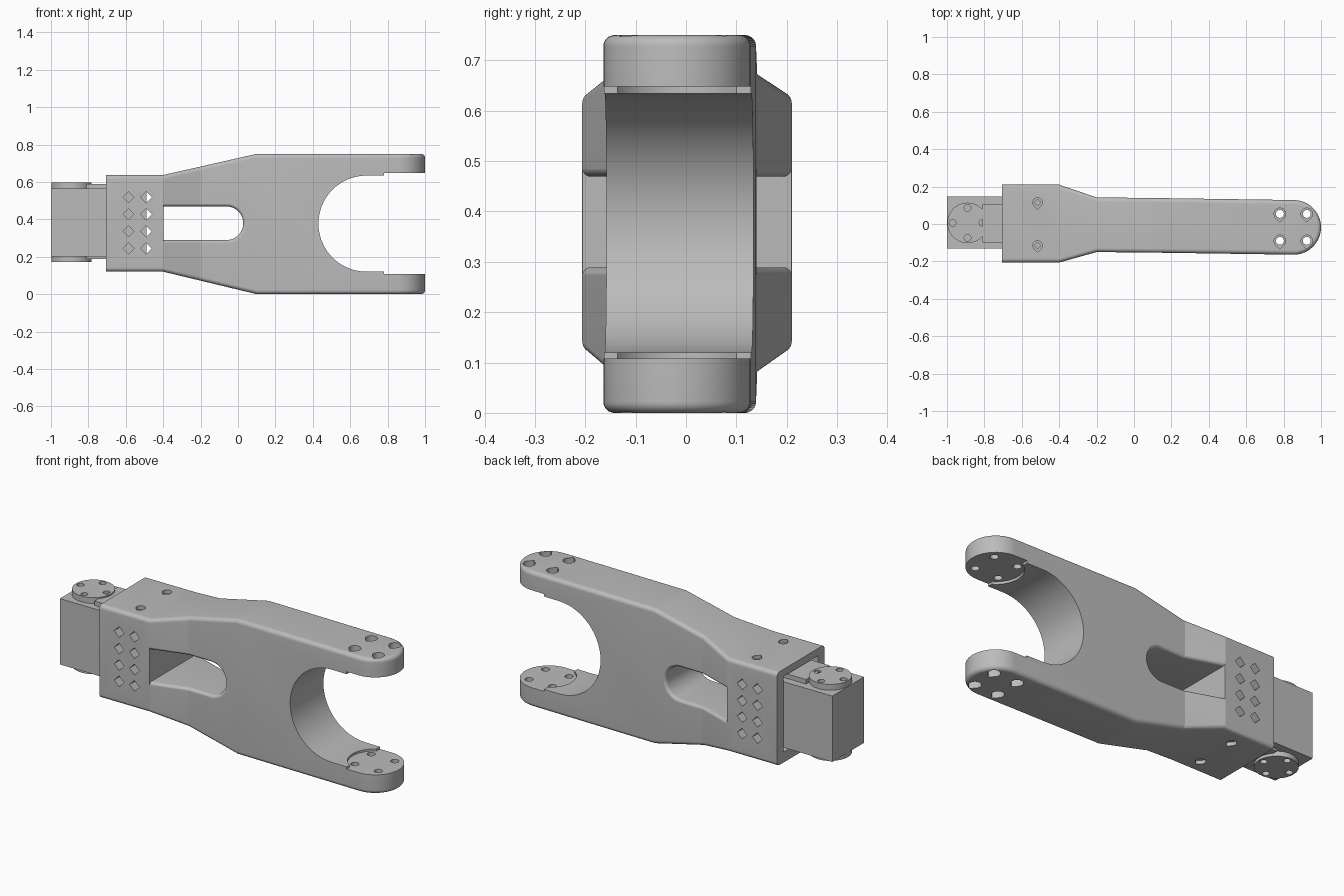
import bpy, bmesh
from math import sin, cos, pi, radians

if "Cube" in bpy.data.objects:
    bpy.data.objects.remove(bpy.data.objects["Cube"], do_unlink=True)

grey = bpy.data.materials.new("light_grey")
grey.use_nodes = True
grey.diffuse_color = (0.5, 0.5, 0.5, 1)
grey.node_tree.nodes["Principled BSDF"].inputs["Base Color"].default_value = (0.5, 0.5, 0.5, 1)


def finish(name, bm):
    bmesh.ops.recalc_face_normals(bm, faces=bm.faces[:])
    mesh = bpy.data.meshes.new(name)
    bm.to_mesh(mesh)
    bm.free()
    mesh.materials.append(grey)
    ob = bpy.data.objects.new(name, mesh)
    bpy.context.collection.objects.link(ob)
    return ob


def prism(name, pts, axis, lo, hi):
    """Extrude a flat outline along z or y."""
    bm = bmesh.new()
    place = (lambda p, w: (p[0], p[1], w)) if axis == "z" else (lambda p, w: (p[0], w, p[1]))
    a, b = ([bm.verts.new(place(p, w)) for p in pts] for w in (lo, hi))
    bm.faces.new(a)
    bm.faces.new(b)
    for i in range(len(pts)):
        j = (i + 1) % len(pts)
        bm.faces.new((a[i], a[j], b[j], b[i]))
    return finish(name, bm)


def stack(name, rings):
    """Bridge mirrored rings (side, tip, other side) and cap both ends with strips."""
    bm = bmesh.new()
    rows = [[bm.verts.new(p) for p in ring] for ring in rings]
    n = len(rows[0])
    for a, b in zip(rows, rows[1:]):
        for i in range(n):
            j = (i + 1) % n
            bm.faces.new((a[i], a[j], b[j], b[i]))
    for r in (rows[0], rows[-1]):
        half = n // 2
        for i in range(half - 1):
            bm.faces.new((r[i], r[i + 1], r[n - 2 - i], r[n - 1 - i]))
        bm.faces.new((r[half - 1], r[half], r[half + 1]))
    return finish(name, bm)


def arc(cx, cy, r, start, end, n):
    return [(cx + r * cos(radians(start + (end - start) * i / n)),
             cy + r * sin(radians(start + (end - start) * i / n))) for i in range(n + 1)]


def circle(cx, cy, r, n=32):
    return arc(cx, cy, r, 0, 360, n)[:-1]


def teardrop(cx, cy, r):
    return arc(cx, cy, r, -45, 225, 24) + [(cx, cy - 1.41 * r)]


def rect(x0, x1, y0, y1):
    return [(x0, y0), (x1, y0), (x1, y1), (x0, y1)]


def cut(ob, cutter):
    cutter.hide_render = True
    mod = ob.modifiers.new("cut", "BOOLEAN")
    mod.operation, mod.solver, mod.object = "DIFFERENCE", "EXACT", cutter
    bpy.context.view_layer.objects.active = ob
    bpy.ops.object.modifier_apply(modifier=mod.name)
    bpy.data.objects.remove(cutter, do_unlink=True)


# Stations along the arm: x, centre y, half width, low z, high z
STATIONS = [(-0.705, 0.002, 0.208, 0.12, 0.637), (-0.4, 0.002, 0.208, 0.12, 0.637),
            (-0.2, -0.004, 0.146, 0.072, 0.682), (0.1, -0.007, 0.146, 0, 0.75),
            (0.854, -0.018, 0.146, 0, 0.75)]
TIP_X, TIP_Y, TIP_R = STATIONS[-1][:3]
MID_Z = 0.377
ROUND = 0.022
STEPS = 8


def surface(x):
    for a, b in zip(STATIONS, STATIONS[1:]):
        if x <= b[0]:
            t = (x - a[0]) / (b[0] - a[0])
            return [p + (q - p) * t for p, q in zip(a, b)][1:3]


# Arm body: plan outline stacked in z with rounded long edges
def body_ring(inset, drop, top):
    rows = [(x, cy, h - inset, lo, hi) for x, cy, h, lo, hi in STATIONS]
    r = TIP_R - inset
    for k in range(1, 12):
        t = k * pi / 24
        rows.append((TIP_X + r * sin(t), TIP_Y, r * cos(t), 0, 0.75))
    z = lambda lo, hi: hi - drop if top else lo + drop
    side = lambda s: [(x, cy + s * h, z(lo, hi)) for x, cy, h, lo, hi in rows]
    return side(1) + [(TIP_X + r, TIP_Y, z(0, 0.75))] + side(-1)[::-1]


corner = [(ROUND * (1 - sin(k * pi / 2 / STEPS)), ROUND * (1 - cos(k * pi / 2 / STEPS)))
          for k in range(STEPS + 1)]
body = stack("arm_body", [body_ring(d, h, False) for d, h in corner]
             + [body_ring(d, h, True) for d, h in reversed(corner)])


# Window through the middle with softened rims
def window_ring(grow, depth, s, flat=None):
    half, cx = 0.09 + grow, -0.062
    rows = [(-0.398, half), (-0.2, half), (cx, half)]
    rows += [(cx + half * sin(k * pi / 24), half * cos(k * pi / 24)) for k in range(1, 12)]

    def y(x):
        cy, h = surface(x)
        return flat if flat is not None else cy + s * (h - depth)
    side = lambda m: [(x, y(x), 0.379 + m * h) for x, h in rows]
    return side(1) + [(cx + half, y(cx + half), 0.379)] + side(-1)[::-1]


rim = [(0.018 * (1 - cos(k * pi / 2 / STEPS)), 0.018 * (1 - sin(k * pi / 2 / STEPS)) - 0.0005)
       for k in range(STEPS + 1)]
outer = rim[-1][0]
cut(body, stack("window_cutter",
                [window_ring(outer, 0, -1, -0.3)]
                + [window_ring(g, d, -1) for g, d in reversed(rim)]
                + [window_ring(g, d, 1) for g, d in rim]
                + [window_ring(outer, 0, 1, 0.3)]))

# Fork opening and the shallow round seats on its inner faces
cut(body, prism("fork_cutter", arc(0.687, MID_Z, 0.257, 270, 90, 28)
                + [(1.2, MID_Z + 0.257), (1.2, MID_Z - 0.257)], "y", -0.4, 0.4))
seat = arc(TIP_X, TIP_Y, 0.139, 122, 238, 20)
cut(body, prism("seat_cutter", [(1.1, -0.3), (1.1, 0.3), (seat[0][0], 0.3)] + seat
                + [(seat[-1][0], -0.3)], "z", 0.108, 0.648))

# Socket for the actuator
cut(body, prism("socket_cutter", rect(-0.8, -0.45, -0.15, 0.155), "z", 0.178, 0.597))

# Counterbored screw holes at the fork tips and over the socket
holes = [(TIP_X + sx * 0.072 - 0.002, TIP_Y + sy * 0.072, 0.031, 0.021, 0.06, 0)
         for sx in (-1, 1) for sy in (-1, 1)]
holes += [(-0.516, sy * 0.115, 0.025, 0.013, 0.02, 0.12) for sy in (-1, 1)]
for x, y, big, small, deep, base in holes:
    top = 0.75 if base == 0 else 0.637
    cut(body, prism("bore", teardrop(x, y, big), "z", -0.1, base + deep))
    cut(body, prism("bore", teardrop(x, y, big), "z", top - deep, 0.9))
    cut(body, prism("bore", circle(x, y, small), "z", -0.2, 1))

# Diamond vents
for x in (-0.585, -0.491):
    for i in range(4):
        cut(body, prism("vent", circle(x, 0.245 + i * 0.091, 0.03, 4), "y", -0.4, 0.4))

# Actuator block, raised rib and output discs
parts = [body,
         prism("actuator_block", rect(-1, -0.49, -0.132, 0.147), "z", 0.2, 0.565),
         prism("actuator_rib", rect(-0.81, -0.6, -0.1, 0.105), "z", 0.188, 0.59)]
for name, lo, hi in (("lower_disc", 0.173, 0.205), ("upper_disc", 0.56, 0.597)):
    disc = prism(name, circle(-0.89, 0.006, 0.108, 48), "z", lo, hi)
    for dx, dy in ((1, 0), (-1, 0), (0, 1), (0, -1)):
        cut(disc, prism("bore", circle(-0.89 + dx * 0.08, 0.006 + dy * 0.08, 0.018), "z", 0, 1))
    parts.append(disc)

# Smooth the rounded surfaces, keep edges crisp
bpy.ops.object.select_all(action="DESELECT")
for ob in parts:
    ob.select_set(True)
bpy.context.view_layer.objects.active = body
bpy.ops.object.shade_smooth_by_angle(angle=radians(12))
